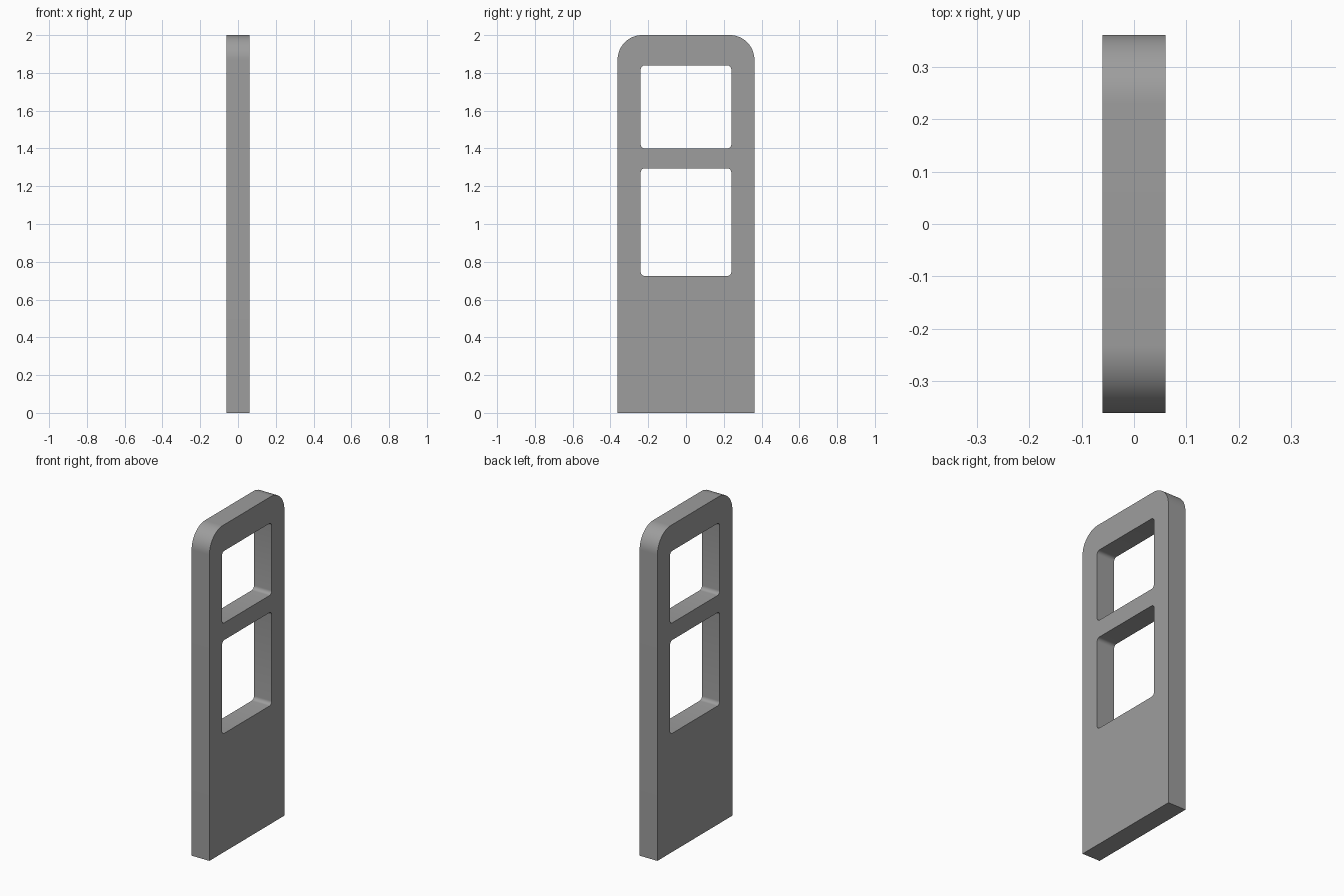
import bpy, bmesh
from math import sin, cos, pi, radians

if "Cube" in bpy.data.objects:
    bpy.data.objects.remove(bpy.data.objects["Cube"])


def rounded_outline(y0, y1, z0, z1, r_bottom, r_top, steps):
    """Counter-clockwise rectangle outline with rounded corners."""
    corners = [(y1, z0, -1, 1, r_bottom, -pi / 2), (y1, z1, -1, -1, r_top, 0),
               (y0, z1, 1, -1, r_top, pi / 2), (y0, z0, 1, 1, r_bottom, pi)]
    pts = []
    for y, z, sy, sz, r, start in corners:
        if r == 0:
            pts.append((y, z))
            continue
        for i in range(steps + 1):
            a = start + pi / 2 * i / steps
            pts.append((y + sy * r + r * cos(a), z + sz * r + r * sin(a)))
    return pts


def add_loop(curve, pts):
    spline = curve.splines.new('POLY')
    spline.points.add(len(pts) - 1)
    for p, (y, z) in zip(spline.points, pts):
        p.co = (y, z, 0, 1)
    spline.use_cyclic_u = True


# Flat profile: outer door shape plus two window openings
curve = bpy.data.curves.new("door_profile", 'CURVE')
curve.dimensions = '2D'
curve.fill_mode = 'BOTH'
curve.extrude = 0.06
add_loop(curve, rounded_outline(-0.362, 0.362, 0, 2, 0, 0.13, 16))
add_loop(curve, rounded_outline(-0.24, 0.24, 1.40, 1.84, 0.022, 0.022, 6))
add_loop(curve, rounded_outline(-0.24, 0.24, 0.725, 1.295, 0.022, 0.022, 6))

# Stand the profile up in the YZ plane and turn it into a mesh
door = bpy.data.objects.new("door_panel", curve)
bpy.context.collection.objects.link(door)
door.rotation_euler = (radians(90), 0, radians(90))
bpy.context.view_layer.objects.active = door
door.select_set(True)
bpy.ops.object.convert(target='MESH')
bpy.ops.object.transform_apply(location=False, rotation=True, scale=False)

# Weld the caps to the walls
door = bpy.context.view_layer.objects.active
bm = bmesh.new()
bm.from_mesh(door.data)
bmesh.ops.remove_doubles(bm, verts=bm.verts, dist=1e-4)
bmesh.ops.recalc_face_normals(bm, faces=bm.faces)
bm.to_mesh(door.data)
bm.free()
bpy.ops.object.shade_smooth_by_angle(angle=radians(30))

# Dark grey finish
grey = bpy.data.materials.new("dark_grey")
grey.diffuse_color = (0.34, 0.34, 0.34, 1)
grey.use_nodes = True
grey.node_tree.nodes["Principled BSDF"].inputs["Base Color"].default_value = grey.diffuse_color
door.data.materials.clear()
door.data.materials.append(grey)
